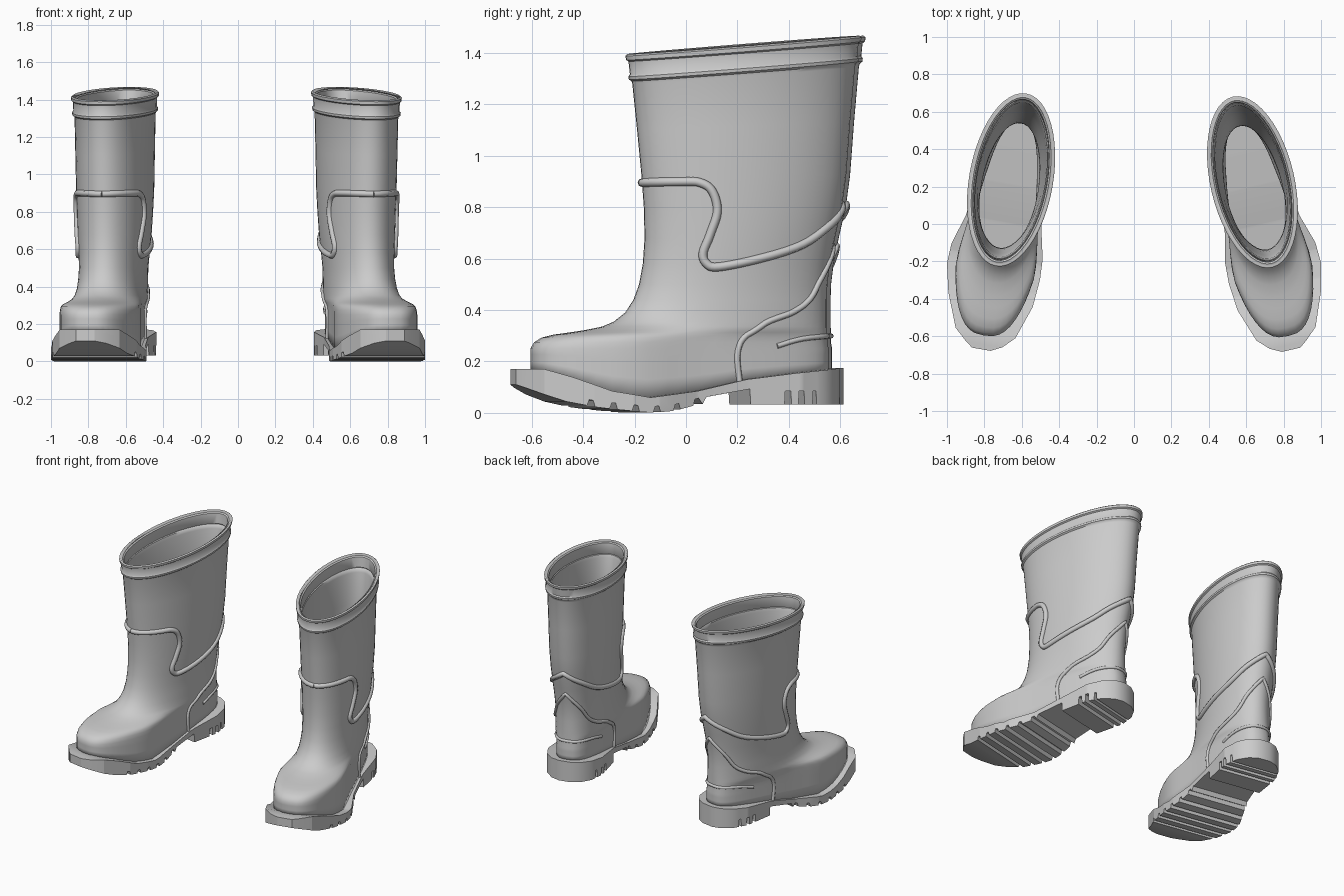
import bpy, bmesh
from math import sin, cos, pi, radians
from mathutils import Vector, Matrix

if "Cube" in bpy.data.objects:
    bpy.data.objects.remove(bpy.data.objects["Cube"])

# Upper: height, front y, back y, half width, foot-shape blend
ROWS = [(.25, -.615, .565, .20, 1), (.275, -.60, .56, .20, .98), (.293, -.57, .56, .20, .95),
        (.305, -.52, .56, .195, .86), (.313, -.46, .56, .19, .75), (.322, -.40, .56, .19, .62),
        (.336, -.33, .56, .185, .48), (.355, -.285, .56, .18, .38), (.39, -.24, .56, .178, .28),
        (.44, -.207, .56, .176, .18), (.5, -.185, .562, .176, .1), (.58, -.17, .572, .182, .03),
        (.68, -.163, .592, .19, 0), (.8, -.166, .62, .195, 0), (.92, -.175, .637, .2, 0),
        (1.1, -.193, .653, .203, 0), (1.28, -.212, .672, .206, 0), (1.42, -.225, .684, .208, 0)]
FOOT_WIDTH = [(-.6, .215), (-.42, .222), (-.25, .225), (0, .185), (.3, .17), (.57, .17)]
SOLE_TOP = [(-.69, .17), (-.6, .17), (-.5, .14), (-.35, .085), (-.2, .06), (0, .085), (.2, .13), (.4, .155), (.61, .175)]
SOLE_PLAN = [(-.69, -.05, .05), (-.66, -.11, .09), (-.60, -.17, .155), (-.42, -.232, .226),
             (-.27, -.245, .26), (-.16, -.24, .255), (0, -.205, .205), (.2, -.185, .185),
             (.42, -.19, .19), (.52, -.155, .155), (.58, -.10, .10), (.605, -.04, .04)]
FORE_BOTTOM = [(-.69, .11), (-.55, .05), (-.4, .02), (-.2, 0), (-.1, .008), (.03, .04)]


def interp(table, v):
    """Linear lookup in a table keyed by its first column."""
    if v <= table[0][0]:
        return table[0][1:]
    for a, b in zip(table, table[1:]):
        if v <= b[0]:
            k = (v - a[0]) / (b[0] - a[0])
            return tuple(p + (q - p) * k for p, q in zip(a[1:], b[1:]))
    return table[-1][1:]


def spow(v, e):
    return (abs(v) ** e) * (1 if v >= 0 else -1)


def surface(t, z, d=0.0):
    """Point on the upper; t = 0 at the front, pi at the back."""
    front, back, w, f = interp(ROWS, z)
    mid, half = (front + back) / 2, (back - front) / 2 + d
    y = mid - half * spow(cos(t), 1 - .1 * f)
    w = w * (1 - f) + interp(FOOT_WIDTH, y)[0] * f + d
    x = w * spow(sin(t), 1 - .27 * f)
    tilt = .07 * min(max((z - .9) / .4, 0), 1)
    return Vector((x, y, z + tilt * (y + .22) / .9))


def find_t(y, z):
    lo, hi = 0.0, pi
    for _ in range(30):
        m = (lo + hi) / 2
        lo, hi = (m, hi) if surface(m, z).y < y else (lo, m)
    return (lo + hi) / 2


def finish(name, bm, place, angle):
    side, M = place
    bm.transform(M)
    if side < 0:
        bmesh.ops.reverse_faces(bm, faces=bm.faces[:])
    me = bpy.data.meshes.new(name)
    bm.to_mesh(me)
    bm.free()
    me.shade_smooth()
    me.set_sharp_from_angle(angle=radians(angle))
    ob = bpy.data.objects.new(name, me)
    bpy.context.collection.objects.link(ob)
    return ob


def loft(bm, rings):
    vs = [[bm.verts.new(p) for p in r] for r in rings]
    n = len(vs[0])
    for a, b in zip(vs, vs[1:]):
        for i in range(n):
            j = (i + 1) % n
            bm.faces.new((a[i], a[j], b[j], b[i]))
    return vs


def make_upper(name, place):
    n = 48
    ts = [2 * pi * i / n for i in range(n)]
    rings = []
    # foot wall rising from the sole line
    for k in (0, .4, .75):
        ring = [surface(t, .25) for t in ts]
        for p in ring:
            zs = interp(SOLE_TOP, p.y)[0] - .01
            p.z = zs + (.25 - zs) * k
        rings.append(ring)
    # instep and leg, then the collar bead and the rim lip
    profile = [(r[0], 0) for r in ROWS[:-1]]
    profile += [(1.29, .002), (1.297, .012), (1.309, .013), (1.318, .006), (1.368, .007),
                (1.374, .016), (1.39, .017), (1.397, .008)]
    rings += [[surface(t, z, d) for t in ts] for z, d in profile]
    bm = bmesh.new()
    loft(bm, rings)
    ob = finish(name, bm, place, 40)
    mod = ob.modifiers.new("wall", 'SOLIDIFY')
    mod.thickness, mod.offset = .024, -1


def make_sole(name, place):
    # underside profile: forefoot ridges, raised shank, grooved heel
    bottom = [(y, interp(FORE_BOTTOM, y)[0]) for y in (-.69, -.6, -.52)]
    for i in range(6):
        y = -.5 + i * .085
        for dy, dz in ((0, 0), (.055, 0), (.063, .024), (.078, .024)):
            bottom.append((y + dy, interp(FORE_BOTTOM, y + dy)[0] + dz))
    bottom += [(.02, .034), (.035, .062), (.212, .093), (.216, .032)]
    for a, b in ((.35, .375), (.405, .428), (.465, .48)):
        bottom += [(a, .032), (a + .003, .085), (b, .085), (b + .003, .032)]
    bottom.append((.605, .032))
    ys = sorted({round(r[0], 4) for r in bottom + SOLE_PLAN + SOLE_TOP[1:-1]})
    rings = []
    for y in ys:
        xi, xo = interp(SOLE_PLAN, y)
        zt, zb = interp(SOLE_TOP, y)[0], interp(bottom, y)[0]
        rings.append([(xi, y, zb), (xi, y, zt), (xo, y, zt), (xo, y, zb)])
    bm = bmesh.new()
    vs = loft(bm, rings)
    bm.faces.new(vs[0][::-1])
    bm.faces.new(vs[-1])
    bmesh.ops.recalc_face_normals(bm, faces=bm.faces[:])
    finish(name, bm, place, 25)


def make_cord(name, place, pts, r):
    """Raised piping along (y, z) points, mirrored over both sides."""
    ctl = [Vector((find_t(y, z), z)) for y, z in pts]
    ctl = [ctl[0]] + ctl + [ctl[-1]]
    path = []
    for a, b, c, d in zip(ctl, ctl[1:], ctl[2:], ctl[3:]):
        for s in range(5):
            u = s / 5
            path.append(.5 * (2 * b + (c - a) * u + (2 * a - 5 * b + 4 * c - d) * u * u
                              + (3 * b - a - 3 * c + d) * u ** 3))
    path.append(ctl[-1])
    full = [surface(p.x, p.y) for p in path]
    full += [Vector((-p.x, p.y, p.z)) for p in reversed(full[:-1])]
    rings = []
    for i, p in enumerate(full):
        tan = (full[min(i + 1, len(full) - 1)] - full[max(i - 1, 0)]).normalized()
        out = Vector((p.x / .04, (p.y - .23) / .16, 0))
        out = (out - tan * out.dot(tan)).normalized()
        nor = tan.cross(out)
        rings.append([p + (out * cos(k * pi / 4) + nor * sin(k * pi / 4)) * r for k in range(8)])
    bm = bmesh.new()
    vs = loft(bm, rings)
    bm.faces.new(vs[0])
    bm.faces.new(vs[-1])
    bmesh.ops.recalc_face_normals(bm, faces=bm.faces[:])
    finish(name, bm, place, 60)


TRIM = [(-9, .895), (-.05, .90), (.02, .895), (.065, .86), (.083, .78), (.055, .69), (.03, .62),
        (.045, .58), (.09, .568), (.25, .60), (.43, .655), (.55, .73), (9, .81)]
COUNTER = [(.175, .12), (.165, .22), (.19, .29), (.28, .35), (.4, .395), (.47, .445), (.53, .54), (9, .65)]
HEEL_RIDGE = [(.33, .26), (.42, .285), (.5, .295), (9, .30)]

# Pair of boots, toes turned out
for label, side, angle, x0, y0 in (("right", 1, 13, .685, 0), ("left", -1, 10, .697, .01)):
    M = Matrix.Scale(side, 4, (1, 0, 0)) @ Matrix.Translation((x0, y0, 0)) @ Matrix.Rotation(radians(angle), 4, 'Z')
    place = (side, M)
    make_upper(label + "_boot_upper", place)
    make_sole(label + "_boot_sole", place)
    make_cord(label + "_ankle_trim", place, TRIM, .017)
    make_cord(label + "_heel_counter_edge", place, COUNTER, .012)
    make_cord(label + "_heel_ridge", place, HEEL_RIDGE, .010)
